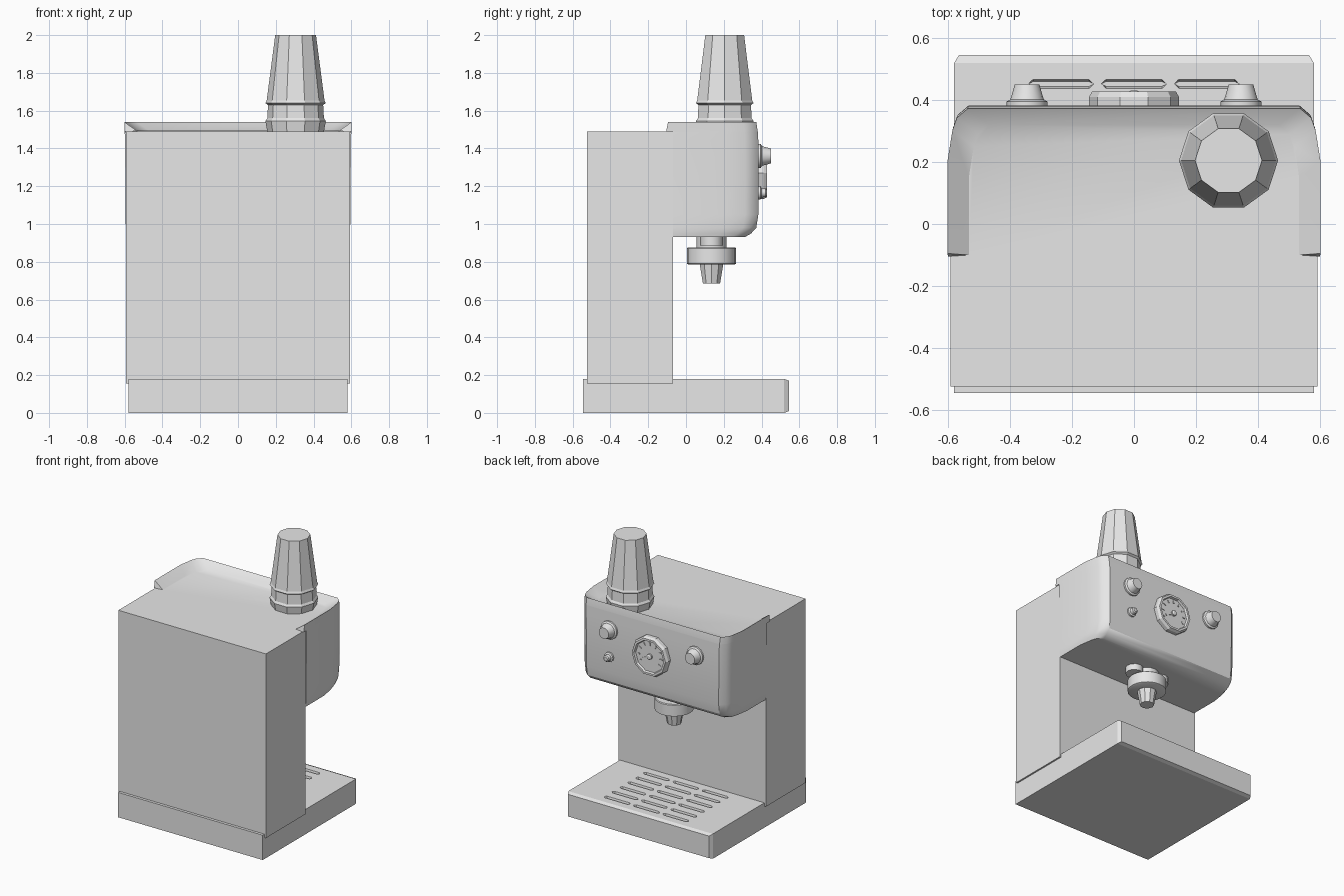
import bpy, bmesh, math
from mathutils import Vector

if "Cube" in bpy.data.objects:
    bpy.data.objects.remove(bpy.data.objects["Cube"], do_unlink=True)

GREY = (0.8, 0.8, 0.8, 1)
grey = bpy.data.materials.new("light_grey")
grey.use_nodes = True
grey.diffuse_color = GREY
grey.node_tree.nodes["Principled BSDF"].inputs["Base Color"].default_value = GREY


def finish(name, bm, smooth=None):
    bmesh.ops.recalc_face_normals(bm, faces=bm.faces)
    mesh = bpy.data.meshes.new(name)
    bm.to_mesh(mesh)
    bm.free()
    mesh.materials.append(grey)
    ob = bpy.data.objects.new(name, mesh)
    bpy.context.collection.objects.link(ob)
    if smooth:
        bpy.ops.object.select_all(action='DESELECT')
        ob.select_set(True)
        bpy.context.view_layer.objects.active = ob
        bpy.ops.object.shade_smooth_by_angle(angle=math.radians(smooth))
    return ob


def add_box(bm, lo, hi):
    verts = bmesh.ops.create_cube(bm, size=1)["verts"]
    for v in verts:
        v.co = Vector([(h if c > 0 else l) for c, l, h in zip(v.co, lo, hi)])
    return verts


def box(name, lo, hi):
    bm = bmesh.new()
    add_box(bm, lo, hi)
    return finish(name, bm)


def lathe(name, profile, n, loc, axis='Z', smooth=None):
    """Turn (radius, height) points round an upright or forward axis."""
    bm = bmesh.new()
    rings = []
    for r, h in profile:
        ring = []
        for i in range(n):
            a = math.tau * i / n
            c, s = r * math.cos(a), r * math.sin(a)
            p = (c, s, h) if axis == 'Z' else (c, h, s)
            ring.append(bm.verts.new(Vector(loc) + Vector(p)))
        rings.append(ring)
    for a, b in zip(rings, rings[1:]):
        for i in range(n):
            j = (i + 1) % n
            bm.faces.new((a[i], a[j], b[j], b[i]))
    bm.faces.new(rings[0])
    bm.faces.new(rings[-1])
    return finish(name, bm, smooth)


# Base with a chamfered front face
bm = bmesh.new()
add_box(bm, (-.58, -.545, 0), (.58, .52, .18))
front = [f for f in bm.faces if f.calc_center_median().y > .5]
cap = bmesh.ops.extrude_face_region(bm, geom=front)
bmesh.ops.delete(bm, geom=front, context='FACES_ONLY')
for v in [g for g in cap["geom"] if isinstance(g, bmesh.types.BMVert)]:
    v.co.y = .545
    v.co.x *= .565 / .58
    v.co.z = .01 if v.co.z < .1 else .17
base = finish("drip_base", bm)

# Drain slots: three columns of long grooves cut into the base
bm = bmesh.new()
for row in range(6):
    for col in (-1, 0, 1):
        x, y = col * .235, .452 - row * .09
        layers = []
        for scale, z in ((1, .19), (.5, .15)):
            layers.append([bm.verts.new((x + sx * hx, y + sy * .016 * scale, z))
                           for sx, sy, hx in ((-1, 0, .105), (-1, -1, .09), (1, -1, .09),
                                              (1, 0, .105), (1, 1, .09), (-1, 1, .09))])
        bm.faces.new(layers[0])
        bm.faces.new(layers[1])
        for i in range(6):
            j = (i + 1) % 6
            bm.faces.new((layers[0][i], layers[0][j], layers[1][j], layers[1][i]))
cutter = finish("slot_cutter", bm)
cutter.hide_render = True
cutter.hide_set(True)
cut = base.modifiers.new("slots", 'BOOLEAN')
cut.object = cutter
cut.operation = 'DIFFERENCE'
cut.solver = 'EXACT'
bpy.context.view_layer.objects.active = base
base.select_set(True)
bpy.ops.object.modifier_apply(modifier="slots")
bpy.data.objects.remove(cutter, do_unlink=True)

# Rear column
box("rear_column", (-.592, -.525, .155), (.592, -.07, 1.49))

# Head: lofted outlines of (height, half width, front, back), ending in a sunken cup tray
levels = [(.93, .588, .31, -.07), (.95, .592, .345, -.07), (.98, .594, .372, -.07),
          (1.05, .595, .383, -.07), (1.44, .598, .383, -.07), (1.488, .6, .38, -.07),
          (1.489, .6, .38, -.105), (1.54, .602, .372, -.095), (1.492, .533, .32, -.1)]
bm = bmesh.new()
rings = []
for z, w, yf, yb in levels:
    half = [(w, yb), (w, yf - .17), (w - .016, yf - .07), (w - .03, yf - .03), (w - .065, yf)]
    pts = half + [(-x, y) for x, y in reversed(half)]
    rings.append([bm.verts.new((x, y, z)) for x, y in pts])
for k, (a, b) in enumerate(zip(rings, rings[1:])):
    n = len(a)
    for i in range(n):
        if i == n - 1 and k >= 5:      # tray stays open at the rear
            continue
        j = (i + 1) % n
        bm.faces.new((a[i], a[j], b[j], b[i]))
for i in (0, -1):                      # rear ends of the rim
    bm.faces.new((rings[-3][i], rings[-2][i], rings[-1][i]))
bm.faces.new(rings[0])
bm.faces.new(rings[-1])
finish("head_with_cup_tray", bm, 32)

# Two upturned cups, one nested in the other
lathe("cup_stack", [(.15, 1.49), (.16, 1.545), (.15, 1.56), (.146, 1.63),
                    (.16, 1.64), (.153, 1.655), (.108, 2.0)], 10, (.305, .205, 0))

# Brew group under the head
GROUP = (0, .135, 0)
lathe("group_neck", [(.08, .86), (.08, .935)], 16, GROUP, smooth=35)
lathe("filter_holder", [(.12, .785), (.13, .79), (.13, .87), (.125, .875)], 20, GROUP, smooth=35)
lathe("spout", [(.048, .685), (.066, .79)], 10, GROUP)
for side, label in ((1, "left"), (-1, "right")):
    lathe(label + "_group_lug", [(.06, .885), (.06, .93)], 12, (side * .11, .135, 0), smooth=35)

# Controls on the front
KNOB = [(.066, .37), (.066, .395), (.054, .402), (.052, .408), (.04, .45)]
for side, label in ((1, "left"), (-1, "right")):
    lathe(label + "_knob", KNOB, 14, (side * .345, 0, 1.36), 'Y', 35)
lathe("small_button", [(.035, .37), (.035, .395), (.024, .4), (.022, .422), (.014, .428)],
      12, (.345, 0, 1.165), 'Y', 35)

# Pressure gauge with ticks, needle and hub
GZ = 1.27
lathe("gauge_case", [(.145, .36), (.145, .41), (.135, .428), (.12, .428), (.115, .412)],
      10, (0, 0, GZ), 'Y')
lathe("gauge_hub", [(.02, .41), (.02, .425), (.012, .43)], 10, (0, 0, GZ), 'Y')


def dial_bar(name, angle, r0, r1, width):
    bm = bmesh.new()
    for v in add_box(bm, (r0, .41, -width), (r1, .418, width)):
        x, z = v.co.x, v.co.z
        v.co.x = x * math.cos(angle) - z * math.sin(angle)
        v.co.z = GZ + x * math.sin(angle) + z * math.cos(angle)
    finish(name, bm)


for i in range(9):
    dial_bar(f"gauge_tick_{i + 1}", math.radians(-30 + 30 * i), .08, .1, .004)
dial_bar("gauge_needle", math.radians(-25), -.02, .075, .006)
